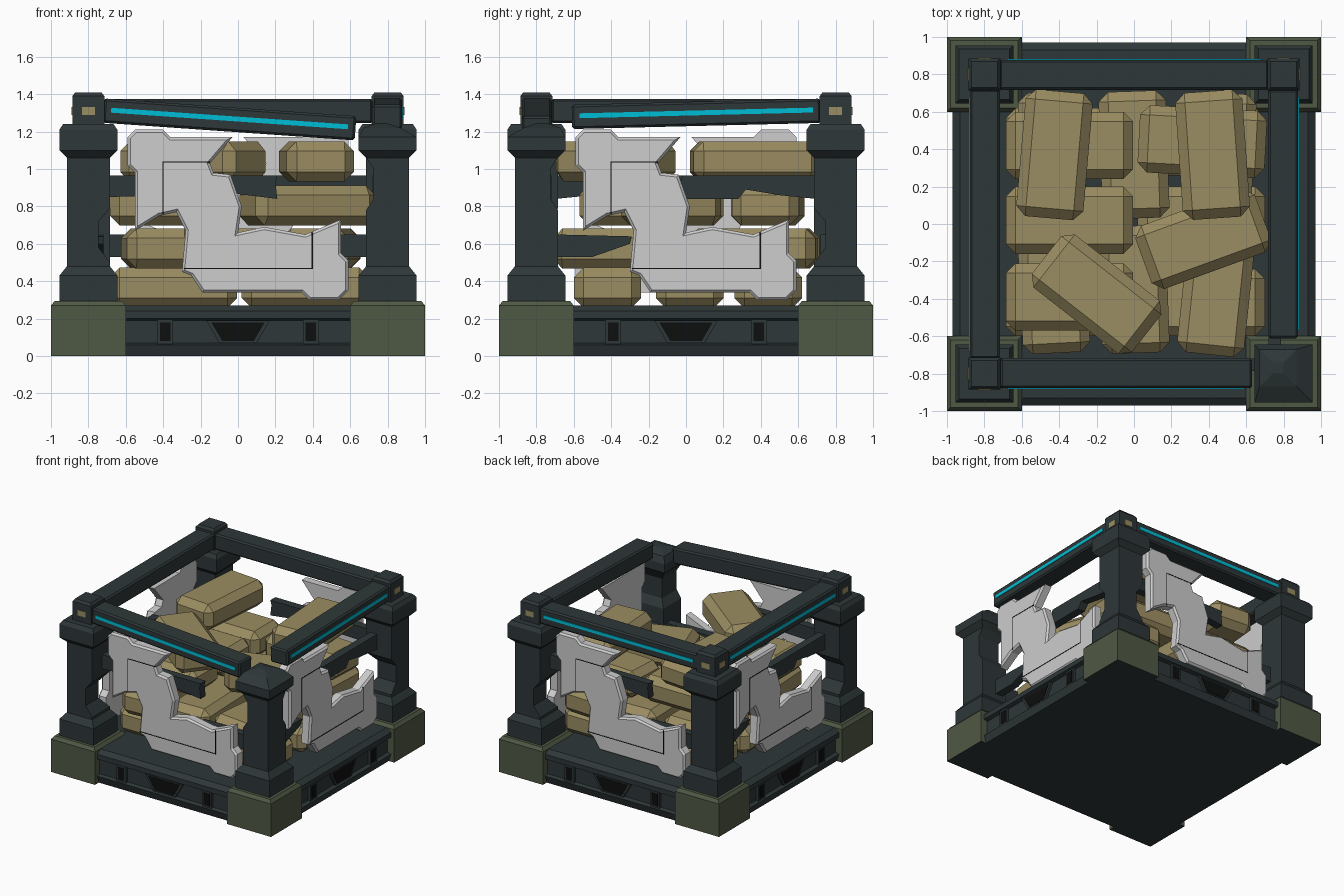
import bpy, bmesh
from math import radians
from mathutils import Matrix, Vector

cube = bpy.data.objects.get("Cube")
if cube:
    bpy.data.objects.remove(cube, do_unlink=True)


def material(name, r, g, b):
    """Flat material from display colour values (0-255)."""
    colour = [(c / 255 / 12.92) if c < 11 else ((c / 255 + 0.055) / 1.055) ** 2.4 for c in (r, g, b)] + [1]
    mat = bpy.data.materials.new(name)
    mat.use_nodes = True
    mat.diffuse_color = colour
    mat.node_tree.nodes["Principled BSDF"].inputs["Base Color"].default_value = colour
    return mat


FRAME = material("dark slate frame", 46, 55, 56)
GREEN = material("olive green corner", 79, 88, 68)
SACK = material("tan sack", 155, 141, 98)
PANEL = material("light grey panel", 205, 205, 205)
GLOW = material("cyan strip", 0, 190, 214)
BLACK = material("black recess", 13, 14, 14)


def finish(name, bm, *mats):
    bmesh.ops.recalc_face_normals(bm, faces=bm.faces)
    mesh = bpy.data.meshes.new(name)
    bm.to_mesh(mesh)
    bm.free()
    for mat in mats:
        mesh.materials.append(mat)
    obj = bpy.data.objects.new(name, mesh)
    bpy.context.scene.collection.objects.link(obj)
    return obj


def side(k):
    """Quarter turn that carries the front side to side k."""
    return Matrix.Rotation(radians(90 * k), 4, "Z")


def box(name, size, matrix, mat, bevel=0):
    bm = bmesh.new()
    bmesh.ops.create_cube(bm, size=1, matrix=Matrix.Diagonal((*size, 1)))
    if bevel:
        bmesh.ops.bevel(bm, geom=bm.edges[:], offset=bevel, segments=1, affect="EDGES")
    bm.transform(matrix)
    return finish(name, bm, mat)


def stack(name, cx, cy, sections, *mats):
    """Square tower from (height, half width, outward shift); a second material colours the underside."""
    bm = bmesh.new()
    rings = []
    for z, h, *shift in sections:
        s = shift[0] if shift else 0
        x = cx + (s if cx > 0 else -s)
        y = cy + (s if cy > 0 else -s)
        rings.append([bm.verts.new((x + h * i, y + h * j, z))
                      for i, j in ((-1, -1), (1, -1), (1, 1), (-1, 1))])
    for low, high in zip(rings, rings[1:]):
        for i in range(4):
            j = (i + 1) % 4
            bm.faces.new((low[i], low[j], high[j], high[i]))
    bottom = bm.faces.new(rings[0])
    bm.faces.new(rings[-1])
    bottom.material_index = len(mats) - 1
    return finish(name, bm, *mats)


def prism(name, outline, front, back, k, mat, bevel=0):
    """Extruded (x, z) outline standing on side k."""
    bm = bmesh.new()
    face = bm.faces.new([bm.verts.new((x, front, z)) for x, z in outline])
    rim = face.edges[:]
    extruded = bmesh.ops.extrude_face_region(bm, geom=[face], use_keep_orig=True)
    new_verts = [v for v in extruded["geom"] if isinstance(v, bmesh.types.BMVert)]
    bmesh.ops.translate(bm, verts=new_verts, vec=(0, back - front, 0))
    bmesh.ops.recalc_face_normals(bm, faces=bm.faces)
    if bevel:
        bmesh.ops.bevel(bm, geom=rim, offset=bevel, segments=1, affect="EDGES")
    bm.transform(side(k))
    return finish(name, bm, mat)


def rect(x0, x1, z0, z1):
    return [(x0, z0), (x1, z0), (x1, z1), (x0, z1)]


# Pallet base
stack("base", 0, 0, [(0, .95), (.06, .97), (.07, .94), (.19, .94), (.2, .97), (.24, .97), (.27, .93)], FRAME)

# Corner posts: plain, chipped, and one with a broken cap
FOOT = [(.29, .155), (.43, .155), (.48, .115)]
LOW_CHIP = [(.5, .115), (.58, .085, .03), (.72, .085, .03), (.79, .115)]
HIGH_CHIP = [(.78, .115), (.84, .095, .02), (1, .095, .02)]
COLLAR = [(1.06, .115), (1.1, .155)]
CAP = [(1.21, .155), (1.24, .135), (1.24, .085), (1.39, .085), (1.41, .07)]
BROKEN = [(1.17, .155), (1.22, .1, -.03), (1.245, .03, -.03)]
for x in (-.8, .8):
    for y in (-.8, .8):
        broken = x > 0 > y
        stack("corner_block", x, y, [(0, .2), (.27, .2), (.295, .18)], GREEN, FRAME)
        chip = HIGH_CHIP if broken else LOW_CHIP if x * y > 0 else []
        stack("corner_post", x, y, FOOT + chip + COLLAR + (BROKEN if broken else CAP), FRAME)
        if not broken:
            sx, sy = (1 if x > 0 else -1), (1 if y > 0 else -1)
            box("cap_marker", (.07, .008, .045), Matrix.Translation((x, y + sy * .085, 1.31)), SACK)
            box("cap_marker", (.008, .07, .045), Matrix.Translation((x + sx * .085, y, 1.31)), SACK)

# Top beams with glowing strips: start, end, height, tilt for each side
BEAMS = [(-.72, .63, 1.265, 4), (-.61, .72, 1.295, -1.4), (-.72, .72, 1.31, 0), (-.72, .72, 1.31, 0)]
for k, (start, end, z, tilt) in enumerate(BEAMS):
    place = side(k) @ Matrix.Translation(((start + end) / 2, -.797, z)) @ Matrix.Rotation(radians(tilt), 4, "Y")
    length = end - start
    box("top_beam", (length, .16, .13), place, FRAME, .012)
    box("glow_strip", (length - .08, .008, .026), place @ Matrix.Translation((0, -.081, .005)), GLOW)

# Torn armour panel outline
TORN = [(-.55, 1.21), (-.4, 1.21), (-.36, 1.17), (-.03, 1.17), (-.15, 1.03), (-.13, .98), (-.04, .97),
        (.02, .8), (0, .66), (.14, .69), (.36, .65), (.55, .73), (.55, .55), (.59, .51), (.59, .35),
        (.54, .3), (.38, .3), (.34, .34), (-.19, .34), (-.25, .43), (-.3, .45), (-.28, .67), (-.33, .77),
        (-.42, .75), (-.55, .67), (-.55, .98), (-.59, 1.02), (-.59, 1.17)]
SEAMS = [rect(-.403, -.397, .76, 1.04), rect(-.4, -.15, 1.034, 1.04),
         rect(-.29, .4, .465, .471), rect(.394, .4, .468, .66)]

# Rails snapped off part way, alternating from side to side
RAILS = [[[(-.7, .85), (-.03, .87), (.21, .84), (.2, .93), (.21, .965), (-.7, .965)],
          [(.12, .53), (.7, .53), (.7, .65), (.2, .65)]],
         [[(-.05, .84), (.28, .84), (.32, .89), (.5, .86), (.7, .84), (.7, .965), (-.02, .965)],
          [(-.7, .53), (-.5, .53), (-.3, .6), (-.29, .64), (-.7, .65)]]]

for k in range(4):
    prism("side_panel", TORN, -.86, -.785, k, PANEL, .014)
    for seam in SEAMS:
        prism("panel_seam", seam, -.862, -.857, k, BLACK)
    for rail in RAILS[k % 2]:
        prism("broken_rail", rail, -.785, -.72, k, FRAME)

    # Lifting slots in the base
    slot = [(-.17, .19), (-.1, .07), (.1, .07), (.17, .19)]
    prism("slot_frame", slot, -.96, -.93, k, FRAME)
    prism("slot", [(x * .84, .13 + (z - .13) * .84) for x, z in slot], -.964, -.957, k, BLACK)
    for x in (-.39, .39):
        prism("small_slot_frame", rect(x - .042, x + .042, .065, .195), -.96, -.93, k, FRAME)
        prism("small_slot", rect(x - .028, x + .028, .08, .18), -.964, -.957, k, BLACK)

# Sacks: centre x, centre y, turn, grouped in layers from the bottom up
LAYERS = [
    (.365, [(x, y, 0) for x in (-.345, .36) for y in (-.42, .02, .44)]),
    (.575, [(-.43, -.35, 3), (0, -.35, 2), (.44, -.36, -6),
            (-.44, .36, 0), (0, .37, 2), (.46, .36, -3)]),
    (.805, [(-.345, .02, 0), (-.345, .42, 0), (-.345, -.39, 0), (.365, .44, -3), (.37, -.08, 20)]),
    (1.04, [(-.425, .37, 85), (.42, .37, 94), (-.2, -.375, -38)]),
]
for level, (z, sacks) in enumerate(LAYERS):
    for x, y, turn in sacks:
        if level == 1:
            turn += 90
        place = Matrix.Translation(Vector((x, y, z))) @ Matrix.Rotation(radians(turn), 4, "Z")
        box("sack", (.68, .36, .215), place, SACK, .052)
